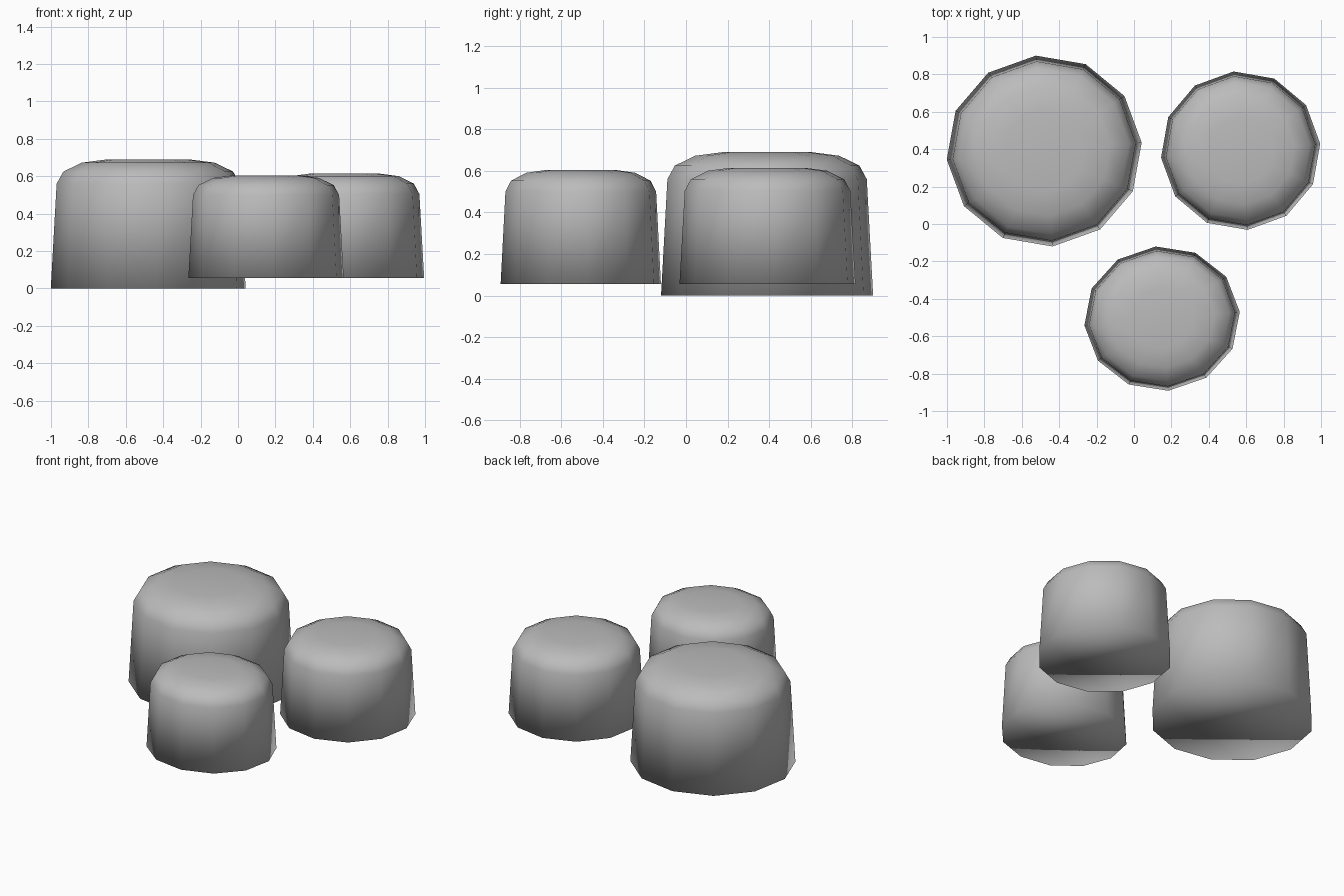
import bpy
import bmesh
from math import sin, cos, pi, radians
from mathutils import Matrix

cube = bpy.data.objects.get("Cube")
if cube:
    bpy.data.objects.remove(cube, do_unlink=True)

SIDES = 12
BEVEL_STEPS = 3

stone = bpy.data.materials.new("stone_grey")
stone.use_nodes = True
grey = (0.5, 0.5, 0.5, 1)
stone.diffuse_color = grey
stone.node_tree.nodes["Principled BSDF"].inputs["Base Color"].default_value = grey


def boulder(name, centre, size, base, shoulder, top):
    """Tapered 12-sided drum with a wide rounded top and a flat base."""
    # Profile: base rim, then a quarter ellipse from shoulder to flat top
    profile = [(1.0, base)]
    for i in range(BEVEL_STEPS + 1):
        a = i / BEVEL_STEPS * pi / 2
        profile.append((0.42 + 0.52 * cos(a), shoulder + (top - shoulder) * sin(a)))

    bm = bmesh.new()
    rings = []
    for r, z in profile:
        angles = [2 * pi * k / SIDES for k in range(SIDES)]
        rings.append([bm.verts.new((r * size[0] * cos(a), r * size[1] * sin(a), z))
                      for a in angles])
    for low, high in zip(rings, rings[1:]):
        for k in range(SIDES):
            n = (k + 1) % SIDES
            bm.faces.new((low[k], low[n], high[n], high[k]))
    bm.faces.new(rings[-1])
    bm.faces.new(rings[0][::-1])
    for face in bm.faces:
        face.smooth = True

    # Slight turn, then placement
    bm.transform(Matrix.Translation((*centre, 0)) @ Matrix.Rotation(radians(5), 4, 'Z'))
    mesh = bpy.data.meshes.new(name)
    bm.to_mesh(mesh)
    bm.free()
    mesh.materials.append(stone)
    obj = bpy.data.objects.new(name, mesh)
    bpy.context.collection.objects.link(obj)


boulder("large_boulder", (-0.48, 0.39), (0.523, 0.512), 0.0, 0.56, 0.69)
boulder("left_boulder", (0.57, 0.392), (0.427, 0.425), 0.055, 0.505, 0.615)
boulder("front_boulder", (0.15, -0.506), (0.417, 0.387), 0.055, 0.5, 0.605)
